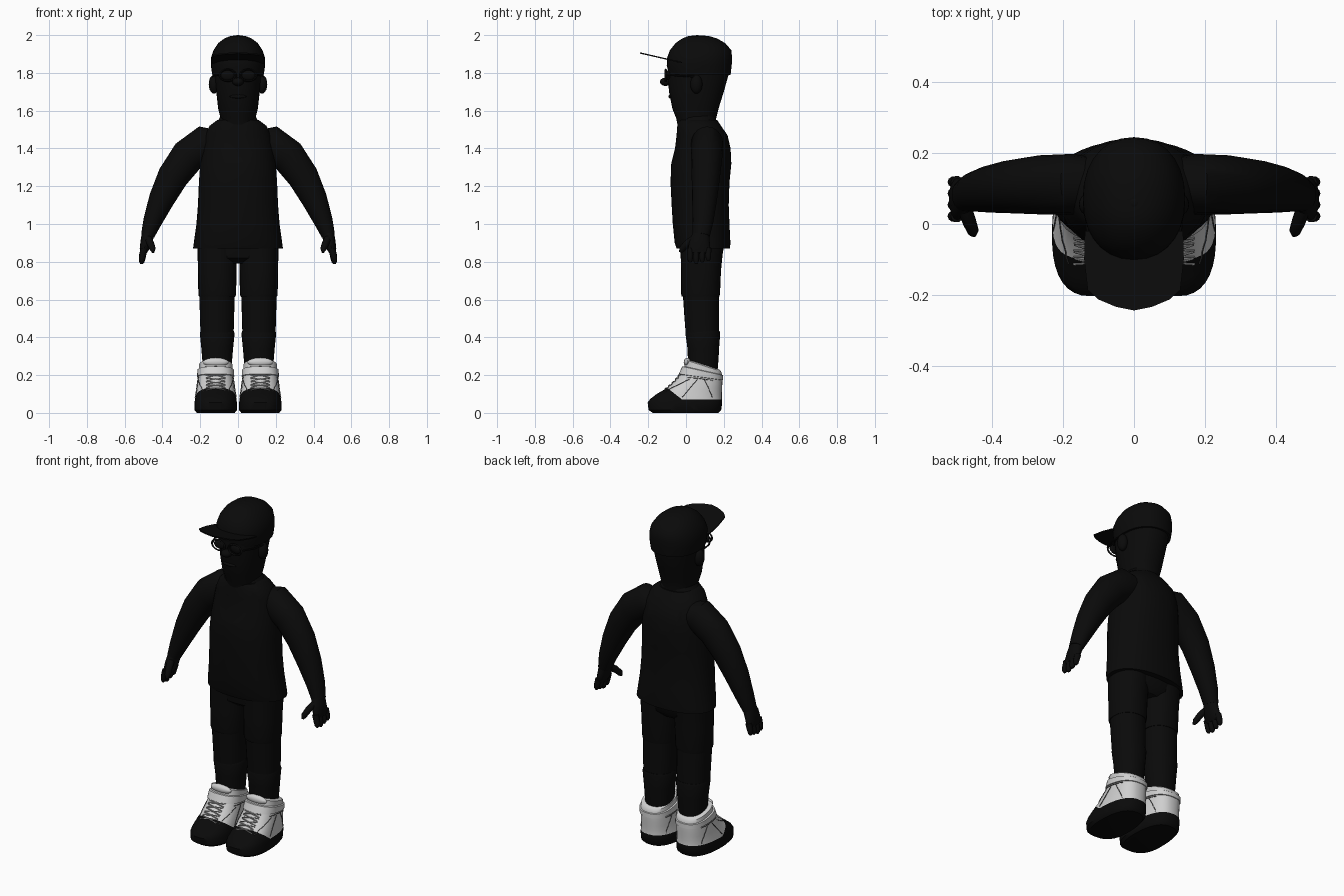
import bpy, bmesh, math
from mathutils import Vector

cube = bpy.data.objects.get("Cube")
if cube:
    bpy.data.objects.remove(cube)


def material(name, value):
    m = bpy.data.materials.new(name)
    m.use_nodes = True
    colour = (value, value, value, 1)
    m.diffuse_color = colour
    m.node_tree.nodes["Principled BSDF"].inputs["Base Color"].default_value = colour
    return m


BLACK = material("near_black", 0.003)
WHITE = material("shoe_white", 0.62)
GREY = material("lace_grey", 0.3)
DARK = material("seam_grey", 0.06)


def finish(name, bm, *mats, angle=40):
    """Turn a bmesh into a smooth-shaded object."""
    bmesh.ops.recalc_face_normals(bm, faces=bm.faces)
    mesh = bpy.data.meshes.new(name)
    bm.to_mesh(mesh)
    bm.free()
    for m in mats:
        mesh.materials.append(m)
    obj = bpy.data.objects.new(name, mesh)
    bpy.context.collection.objects.link(obj)
    bpy.ops.object.select_all(action="DESELECT")
    obj.select_set(True)
    bpy.context.view_layer.objects.active = obj
    bpy.ops.object.shade_smooth_by_angle(angle=math.radians(angle))
    return obj


def mirrored(obj):
    """Rename to left_ and add the right_ copy across x = 0."""
    base = obj.name
    obj.name = "left_" + base
    mesh = obj.data.copy()
    for v in mesh.vertices:
        v.co.x *= -1
    mesh.flip_normals()
    twin = bpy.data.objects.new("right_" + base, mesh)
    bpy.context.collection.objects.link(twin)
    return obj


def oval(n, power):
    for i in range(n):
        a = 2 * math.pi * i / n
        yield tuple(math.copysign(abs(f) ** (2 / power), f) for f in (math.cos(a), math.sin(a)))


def skin(rows):
    """Join rings of points into a capped tube."""
    bm = bmesh.new()
    rings = [[bm.verts.new(p) for p in row] for row in rows]
    n = len(rings[0])
    for lo, hi in zip(rings, rings[1:]):
        for i in range(n):
            bm.faces.new((lo[i], lo[(i + 1) % n], hi[(i + 1) % n], hi[i]))
    bm.faces.new(rings[0])
    bm.faces.new(rings[-1])
    return bm


def stack(rings, x=0, n=28, power=2.2, egg=0):
    """Level rings given as z, front y, back y, half width and optional tilt."""
    rows = []
    for z, y0, y1, hx, *tilt in rings:
        mid, hy, t = (y0 + y1) / 2, (y1 - y0) / 2, (tilt or [0])[0]
        rows.append([(x + hx * c * (1 - egg * s), mid + hy * s, z + t * hy * s)
                     for c, s in oval(n, power)])
    return skin(rows)


def limb(path, n=16):
    """Rings along a path of centre, half thickness and half depth."""
    pts = [Vector(p[0]) for p in path]
    rows = []
    for i, (_, a, b) in enumerate(path):
        t = (pts[min(i + 1, len(pts) - 1)] - pts[max(i - 1, 0)]).normalized()
        u = Vector((0, 1, 0)).cross(t).normalized()
        w = t.cross(u)
        rows.append([pts[i] + u * a * c + w * b * s for c, s in oval(n, 2)])
    return skin(rows)


def ball(name, centre, size, mat):
    bm = bmesh.new()
    bmesh.ops.create_uvsphere(bm, u_segments=16, v_segments=10, radius=1)
    for v in bm.verts:
        v.co = Vector(centre) + Vector(s * c for s, c in zip(size, v.co))
    return finish(name, bm, mat)


# Head, neck and upper body
finish("head", stack([(1.5, -.04, .16, .09), (1.56, -.052, .16, .092), (1.61, -.072, .172, .105),
                      (1.7, -.09, .2, .115), (1.8, -.098, .228, .126), (1.88, -.09, .23, .13)]), BLACK)
TORSO = [(.87, -.05, .233, .238), (.9, -.06, .235, .234), (1.0, -.07, .23, .22), (1.1, -.076, .226, .212),
         (1.22, -.082, .23, .207), (1.32, -.078, .24, .2), (1.4, -.058, .236, .19),
         (1.47, -.05, .22, .175), (1.52, -.046, .185, .15), (1.55, -.04, .165, .11)]
finish("chest", stack([(z, a + .007, b - .007, x - .007) for z, a, b, x in TORSO[2:]]
                      + [(1.59, -.04, .16, .085)]), BLACK)

# Vest with a scooped neckline front and back
vest = finish("vest", stack(TORSO, n=40), BLACK)
bm = bmesh.new()
bmesh.ops.create_cone(bm, cap_ends=True, segments=32, radius1=1, radius2=1, depth=2)
for v in bm.verts:
    v.co = Vector((v.co.x * .118, v.co.z, 1.54 + v.co.y * .215))
cutter = finish("neckline_cutter", bm, BLACK)
cutter.hide_render = True
cut = vest.modifiers.new("neckline", "BOOLEAN")
cut.operation, cut.object = "DIFFERENCE", cutter
bpy.context.view_layer.objects.active = vest
bpy.ops.object.modifier_apply(modifier="neckline")
bpy.data.objects.remove(cutter)

# Cap: crown, button and brim
finish("cap_crown", stack([(1.79, -.09, .236, .136), (1.84, -.102, .242, .144), (1.88, -.1, .244, .143),
                           (1.92, -.085, .24, .13), (1.958, -.055, .207, .104), (1.982, -.02, .165, .073),
                           (1.994, .01, .125, .043), (1.998, .04, .09, .018)]), BLACK, angle=60)
ball("cap_button", (0, .06, 1.994), (.015, .015, .006), BLACK)
bm = bmesh.new()
edge = [(.138, -.02), (.14, -.1), (.13, -.185), (.1, -.212), (.05, -.233), (0, -.243)]
edge += [(-x, y) for x, y in edge[-2::-1]]
brim = bm.faces.new([bm.verts.new((x, y, 1.869 - .23 * (y + .1))) for x, y in edge])
slab = bmesh.ops.extrude_face_region(bm, geom=[brim])["geom"]
for v in slab:
    if isinstance(v, bmesh.types.BMVert):
        v.co.z += .007
finish("cap_brim", bm, BLACK)

# Face: nose, mouth, ears and glasses
ball("nose", (0, -.108, 1.753), (.03, .03, .022), BLACK)
ball("mouth", (0, -.083, 1.675), (.045, .01, .01), BLACK)
mirrored(ball("ear", (.127, .055, 1.74), (.028, .032, .05), BLACK))
mirrored(ball("lens", (.055, -.096, 1.787), (.036, .012, .026), BLACK))
rim = [(.055 + .042 * math.cos(a), -.107, 1.787 + .031 * math.sin(a))
       for a in (math.pi * i / 10 for i in range(20))]
bm = skin([[Vector(p) + Vector(((p[0] - .055) * k, d, (p[2] - 1.787) * k))
            for p in rim] for k, d in ((0, -.006), (.16, 0), (0, .006), (-.16, 0), (0, -.006))])
bmesh.ops.delete(bm, geom=[f for f in bm.faces if len(f.verts) > 4], context="FACES")
mirrored(finish("glasses_rim", bm, BLACK))
mirrored(finish("glasses_arm", limb([((.095, -.105, 1.79), .005, .005), ((.13, -.03, 1.785), .005, .005),
                                     ((.135, .05, 1.78), .005, .005)], 8), BLACK))

# Arms and hands
mirrored(finish("arm", limb([((.1, .115, 1.425), .07, .07), ((.17, .112, 1.425), .098, .085),
                             ((.265, .11, 1.36), .092, .083), ((.345, .105, 1.25), .082, .075),
                             ((.405, .098, 1.13), .068, .066), ((.452, .09, 1.015), .05, .055),
                             ((.478, .08, .94), .036, .046)], 20), BLACK))
mirrored(finish("palm", limb([((.475, .08, .95), .034, .044), ((.485, .073, .91), .031, .053),
                              ((.497, .07, .865), .024, .06), ((.502, .07, .845), .016, .055)]), BLACK))
for i, finger in enumerate(("index", "middle", "ring", "little")):
    y = .022 + .032 * i
    tip = .788 + .008 * abs(i - 1)
    mirrored(finish(finger + "_finger", limb([((.497, y, .87), .018, .017), ((.507, y, tip + .03), .017, .016),
                                              ((.51, y, tip + .01), .014, .013), ((.511, y, tip), .006, .006)], 10), BLACK))
mirrored(finish("thumb", limb([((.478, .05, .925), .02, .022), ((.462, .005, .895), .019, .02),
                               ((.452, -.02, .868), .016, .018), ((.449, -.03, .85), .007, .008)], 10), BLACK))

# Trousers: hips, thighs and stepped lower legs
finish("hips", stack([(.79, .02, .16, .1), (.82, -.02, .19, .19), (.9, -.03, .205, .21),
                      (1.0, -.03, .2, .2)]), BLACK)
mirrored(finish("thigh", stack([(.615, -.022, .177, .097), (.63, -.026, .18, .1), (.75, -.026, .185, .102),
                                (.9, -.03, .2, .105)], x=.11), BLACK))
mirrored(finish("knee", stack([(.425, -.002, .176, .088), (.5, -.008, .176, .09),
                               (.62, -.016, .174, .094)], x=.111), BLACK))
mirrored(finish("cuff", stack([(.2, .015, .165, .074), (.28, .01, .172, .079), (.34, .008, .175, .084),
                               (.42, -.003, .181, .092), (.433, .002, .178, .088)], x=.11), BLACK))

# Shoes: black sole and toe, white upper
bm = stack([(0, -.175, .17, .1), (.015, -.198, .186, .112), (.055, -.203, .192, .112), (.075, -.188, .19, .109),
            (.1, -.155, .19, .104), (.125, -.112, .191, .1), (.155, -.068, .192, .096, -.05),
            (.19, -.032, .193, .091, -.14), (.225, -.008, .192, .089, -.24),
            (.25, -.004, .186, .088, -.32), (.256, .01, .176, .076, -.32)], x=.118, n=36, power=2.5, egg=.06)
for point, normal in (((0, 0, .07), (0, 0, 1)), ((0, -.02, .07), (0, .055, .07))):
    bmesh.ops.bisect_plane(bm, geom=bm.verts[:] + bm.edges[:] + bm.faces[:], plane_co=point, plane_no=normal)
for f in bm.faces:
    c = f.calc_center_median()
    f.material_index = int(c.z > .07 and .055 * (c.y + .02) + .07 * (c.z - .07) > 0)
shoe = mirrored(finish("shoe", bm, BLACK, WHITE))


def on_shoe(points, lift=.002):
    """Slide points onto the surface of the shoe."""
    out = []
    for p in points:
        _, co, normal, _ = shoe.closest_point_on_mesh(Vector(p))
        out.append(co + normal * lift)
    return out


def cord(name, start, end, mat, radius, steps=8):
    a, b = Vector(start), Vector(end)
    pts = on_shoe([a.lerp(b, i / steps) for i in range(steps + 1)])
    curve = bpy.data.curves.new(name, "CURVE")
    curve.dimensions, curve.bevel_depth, curve.bevel_resolution = "3D", radius, 1
    line = curve.splines.new("POLY")
    line.points.add(len(pts) - 1)
    for p, co in zip(line.points, pts):
        p.co = (*co, 1)
    temp = bpy.data.objects.new(name + "_path", curve)
    bpy.context.collection.objects.link(temp)
    bpy.context.view_layer.update()
    bm = bmesh.new()
    mesh = temp.to_mesh()
    bm.from_mesh(mesh)
    temp.to_mesh_clear()
    bpy.data.objects.remove(temp)
    mirrored(finish(name, bm, mat))


# Ankle strap, padded tongue, laces and seams
mirrored(finish("ankle_strap", stack([(.188, -.034, .192, .09, -.14), (.19, -.038, .197, .098, -.14),
                                      (.222, -.02, .196, .097, -.22), (.225, -.01, .19, .088, -.22)],
                                     x=.118, n=36, power=2.5, egg=.06), WHITE))
mirrored(ball("tongue", (.118, .008, .268), (.068, .02, .024), WHITE))
for i in range(5):
    y, z = -.118 + .018 * i, .128 + .016 * i
    for side in (-1, 1):
        cord(f"lace_{i}_{'in' if side < 0 else 'out'}", (.118 - .055 * side, y, z),
             (.118 + .055 * side, y + .014, z + .013), GREY, .003)
for side, label in ((-1, "inner"), (1, "outer")):
    x = .118 + .12 * side
    cord(label + "_eyelet_seam", (.118 + .075 * side, -.12, .13), (x, .01, .185), DARK, .0018)
    cord(label + "_quarter_seam", (x, -.02, .085), (x, .06, .18), DARK, .0018)
    cord(label + "_heel_seam", (x, .1, .18), (x, .16, .08), DARK, .0018)
    cord(label + "_strap_seam", (x, .0, .196), (x, .16, .172), DARK, .002)
